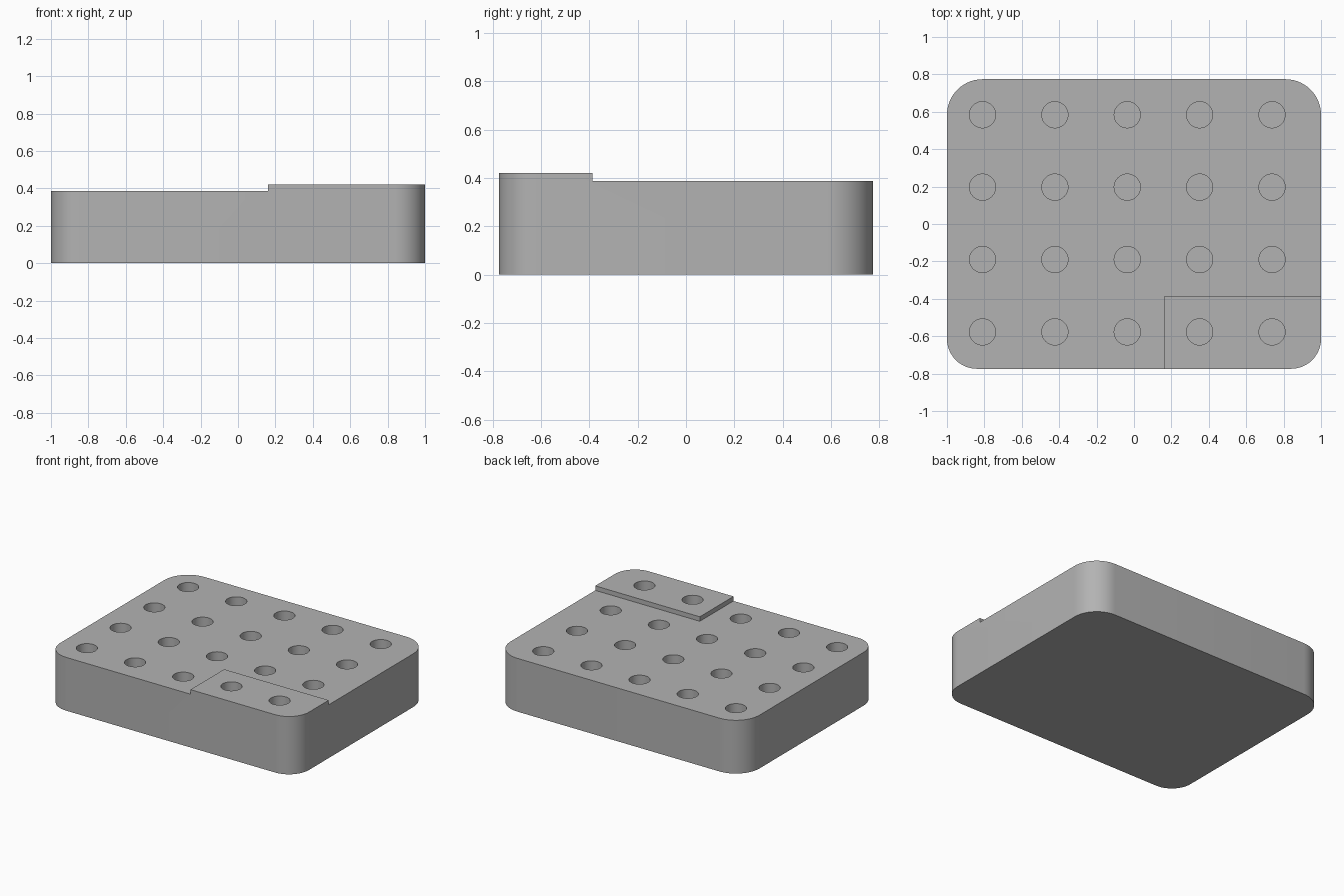
import bpy, bmesh
from math import cos, sin, pi, radians

cube = bpy.data.objects.get("Cube")
if cube:
    bpy.data.objects.remove(cube, do_unlink=True)

PITCH = 0.387
HALF_X, HALF_Y = 1.0, 0.774
DECK_Z, PAD_Z, FLOOR_Z = 0.387, 0.42, 0.065
HOLE_R = 0.07

grey = bpy.data.materials.new("grey")
grey.use_nodes = True
color = (0.45, 0.45, 0.45, 1)
grey.diffuse_color = color
grey.node_tree.nodes["Principled BSDF"].inputs["Base Color"].default_value = color


def prism(name, outlines, z0, z1):
    """Extrude one or more closed outlines into a single object."""
    bm = bmesh.new()
    for outline in outlines:
        face = bm.faces.new([bm.verts.new((x, y, z0)) for x, y in outline])
        ext = bmesh.ops.extrude_face_region(bm, geom=[face], use_keep_orig=True)
        verts = [g for g in ext["geom"] if isinstance(g, bmesh.types.BMVert)]
        bmesh.ops.translate(bm, verts=verts, vec=(0, 0, z1 - z0))
    bmesh.ops.recalc_face_normals(bm, faces=bm.faces)
    mesh = bpy.data.meshes.new(name)
    bm.to_mesh(mesh)
    bm.free()
    mesh.materials.append(grey)
    obj = bpy.data.objects.new(name, mesh)
    bpy.context.collection.objects.link(obj)
    return obj


def arc(cx, cy, r, start, sweep, steps):
    angles = [start + sweep * i / steps for i in range(steps + 1)]
    return [(cx + r * cos(a), cy + r * sin(a)) for a in angles]


def cut(target, cutter):
    cutter.hide_render = True
    mod = target.modifiers.new(cutter.name, 'BOOLEAN')
    mod.operation = 'DIFFERENCE'
    mod.solver = 'EXACT'
    mod.object = cutter
    bpy.ops.object.modifier_apply(modifier=mod.name)
    bpy.data.objects.remove(cutter, do_unlink=True)


# Rounded block, with slightly larger radii at the back
outline = []
for i, (sx, sy) in enumerate([(1, 1), (-1, 1), (-1, -1), (1, -1)]):
    r = 0.19 if sy > 0 else 0.16
    outline += arc(sx * (HALF_X - r), sy * (HALF_Y - r), r, i * pi / 2, pi / 2, 14)
block = prism("holder_block", [outline], 0, PAD_Z)
bpy.ops.object.select_all(action='DESELECT')
bpy.context.view_layer.objects.active = block
block.select_set(True)

# Lower the deck everywhere except the raised front left pad
pad_x, pad_y, far = 0.16, -PITCH, 1.2
deck = [(-far, -far), (pad_x, -far), (pad_x, pad_y), (far, pad_y), (far, far), (-far, far)]
cut(block, prism("deck_cutter", [deck], DECK_Z, 0.6))

# Grid of blind round holes
holes = [arc(-0.81 + PITCH * i, -0.577 + PITCH * j, HOLE_R, 0, 2 * pi, 40)[:-1]
         for i in range(5) for j in range(4)]
cut(block, prism("hole_cutter", holes, FLOOR_Z, 0.6))

bpy.ops.object.shade_smooth_by_angle(angle=radians(30))
